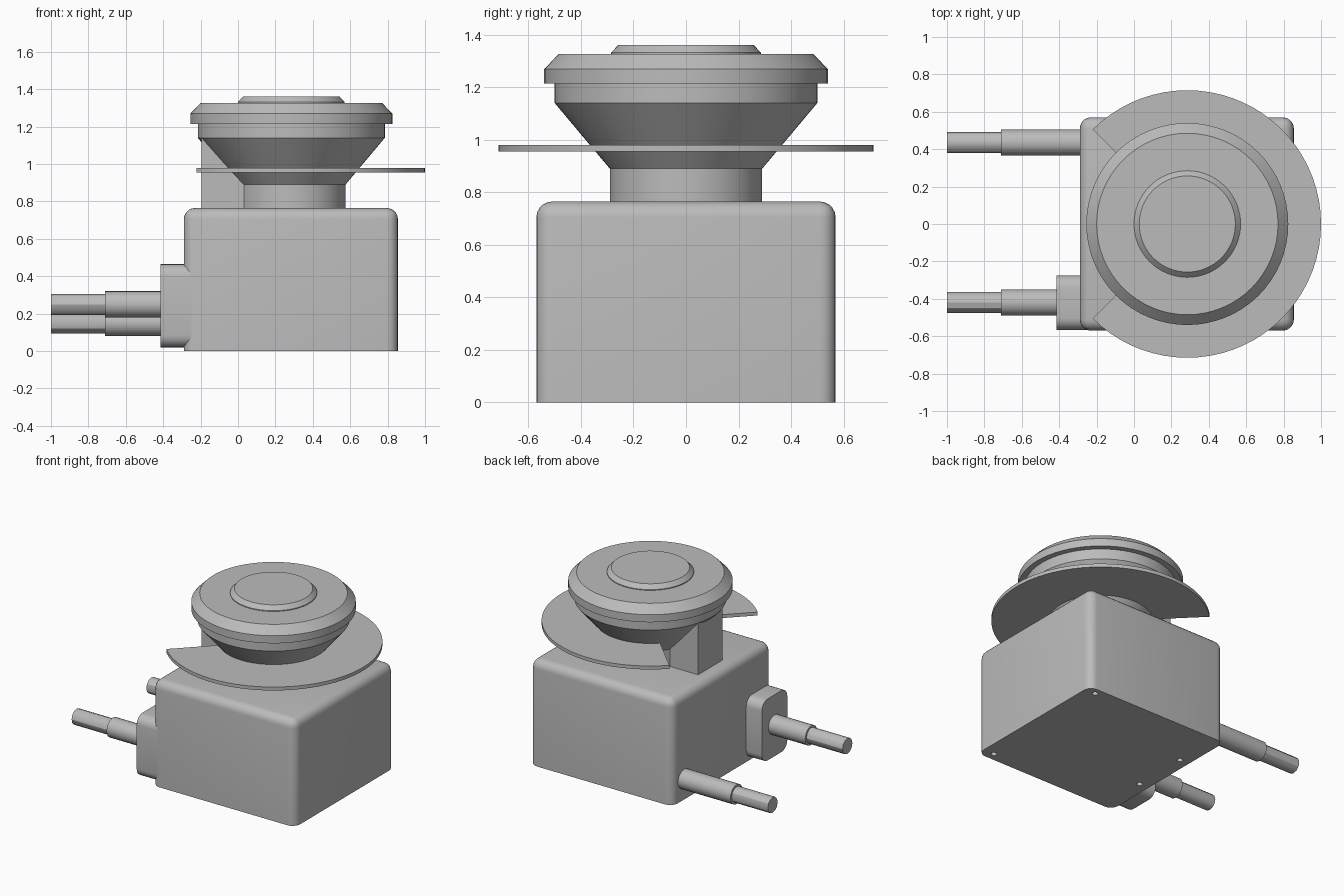
import bpy, bmesh, math
from mathutils import Matrix, Vector

cube = bpy.data.objects.get("Cube")
if cube:
    bpy.data.objects.remove(cube, do_unlink=True)

grey = bpy.data.materials.new("plain grey")
grey.use_nodes = True
grey.diffuse_color = (0.5, 0.5, 0.5, 1)
grey.node_tree.nodes["Principled BSDF"].inputs["Base Color"].default_value = (0.5, 0.5, 0.5, 1)

AXIS_X = 0.285      # x of the vertical axis of the head
SIDES = 64


def finish(name, bm):
    bmesh.ops.recalc_face_normals(bm, faces=bm.faces)
    mesh = bpy.data.meshes.new(name)
    bm.to_mesh(mesh)
    bm.free()
    mesh.materials.append(grey)
    obj = bpy.data.objects.new(name, mesh)
    bpy.context.collection.objects.link(obj)
    return obj


def smooth(obj):
    bpy.ops.object.select_all(action='DESELECT')
    obj.select_set(True)
    bpy.context.view_layer.objects.active = obj
    bpy.ops.object.shade_smooth_by_angle(angle=math.radians(30))


def add_box(bm, lo, hi):
    lo, hi = Vector(lo), Vector(hi)
    mat = Matrix.Translation((lo + hi) / 2) @ Matrix.Diagonal((*(hi - lo), 1))
    bmesh.ops.create_cube(bm, size=1, matrix=mat)


def rounded_box(name, lo, hi, radius, rule):
    """Box whose edges are rounded where rule(midpoint, direction) holds."""
    bm = bmesh.new()
    add_box(bm, lo, hi)
    edges = []
    for e in bm.edges:
        a, b = (v.co for v in e.verts)
        if rule((a + b) / 2, (b - a).normalized()):
            edges.append(e)
    bmesh.ops.bevel(bm, geom=edges, offset=radius, segments=5, profile=0.5,
                    affect='EDGES', clamp_overlap=True)
    return finish(name, bm)


def lathe(name, profile):
    """Turn (radius, z) points about the head axis."""
    bm = bmesh.new()
    verts = [bm.verts.new((AXIS_X + r, 0, z)) for r, z in profile]
    edges = [bm.edges.new(pair) for pair in zip(verts, verts[1:])]
    bmesh.ops.spin(bm, geom=verts + edges, cent=(AXIS_X, 0, 0), axis=(0, 0, 1),
                   angle=2 * math.pi, steps=SIDES, use_merge=True)
    bmesh.ops.remove_doubles(bm, verts=bm.verts, dist=0.0001)
    obj = finish(name, bm)
    smooth(obj)
    return obj


def rod(name, x0, x1, y, z, radius, sides):
    bm = bmesh.new()
    mat = Matrix.Translation(((x0 + x1) / 2, y, z)) @ Matrix.Rotation(math.pi / 2, 4, 'Y')
    bmesh.ops.create_cone(bm, cap_ends=True, segments=sides, radius1=radius,
                          radius2=radius, depth=x1 - x0, matrix=mat)
    smooth(finish(name, bm))


# Housing: rounded upright and top edges, sharp base
TOP = 0.765
housing = rounded_box("housing", (-0.29, -0.57, 0), (0.855, 0.57, TOP), 0.06,
                      lambda m, d: abs(d.z) > 0.9 or m.z > TOP - 0.01)

# Screw holes in the base
bm = bmesh.new()
for x, y in ((0.77, 0.52), (0.77, -0.51), (-0.215, 0.21), (-0.215, -0.2)):
    bmesh.ops.create_cone(bm, cap_ends=True, segments=16, radius1=0.02, radius2=0.02,
                          depth=0.1, matrix=Matrix.Translation((x, y, 0)))
cutter = finish("hole_cutter", bm)
cutter.hide_render = True
mod = housing.modifiers.new("holes", 'BOOLEAN')
mod.operation = 'DIFFERENCE'
mod.solver = 'EXACT'
mod.object = cutter
bpy.context.view_layer.objects.active = housing
bpy.ops.object.modifier_apply(modifier=mod.name)
bpy.data.objects.remove(cutter, do_unlink=True)
smooth(housing)

# Side plate that carries the front cable
smooth(rounded_box("cable_plate", (-0.415, -0.567, 0.02), (-0.22, -0.275, 0.465), 0.065,
                   lambda m, d: abs(d.x) > 0.9))

# Cables: thick sleeve and thin core
for side, y, z, start in (("front", -0.42, 0.25, -0.4), ("back", 0.435, 0.15, -0.27)):
    rod(side + "_cable_sleeve", -0.71, start, y, z, 0.07, 24)
    rod(side + "_cable_core", -1.0, -0.7, y, z, 0.056, 12)

# Neck, flared cup and rim
lathe("neck_and_cup", [(0, 0.75), (0.29, 0.75), (0.29, 0.89), (0.5, 1.14),
                       (0.5, 1.22), (0, 1.22)])
lathe("rim", [(0, 1.215), (0.54, 1.215), (0.54, 1.27), (0.485, 1.327), (0, 1.327)])
lathe("button", [(0, 1.32), (0.285, 1.32), (0.285, 1.333), (0.257, 1.362), (0, 1.362)])

# Support block behind the neck
bm = bmesh.new()
add_box(bm, (-0.195, -0.14, 0.75), (0.2, 0.14, 1.145))
finish("support_block", bm)

# Flange: three quarters of a disc, open toward the cables
bm = bmesh.new()
STEPS = 54
ring = [bm.verts.new((AXIS_X, 0, 0.955))]
for i in range(STEPS + 1):
    a = math.radians(-135 + 270 * i / STEPS)
    ring.append(bm.verts.new((AXIS_X + 0.715 * math.cos(a), 0.715 * math.sin(a), 0.955)))
face = bm.faces.new(ring)
new = bmesh.ops.extrude_face_region(bm, geom=[face])["geom"]
bmesh.ops.translate(bm, vec=(0, 0, 0.025),
                    verts=[g for g in new if isinstance(g, bmesh.types.BMVert)])
smooth(finish("flange", bm))
